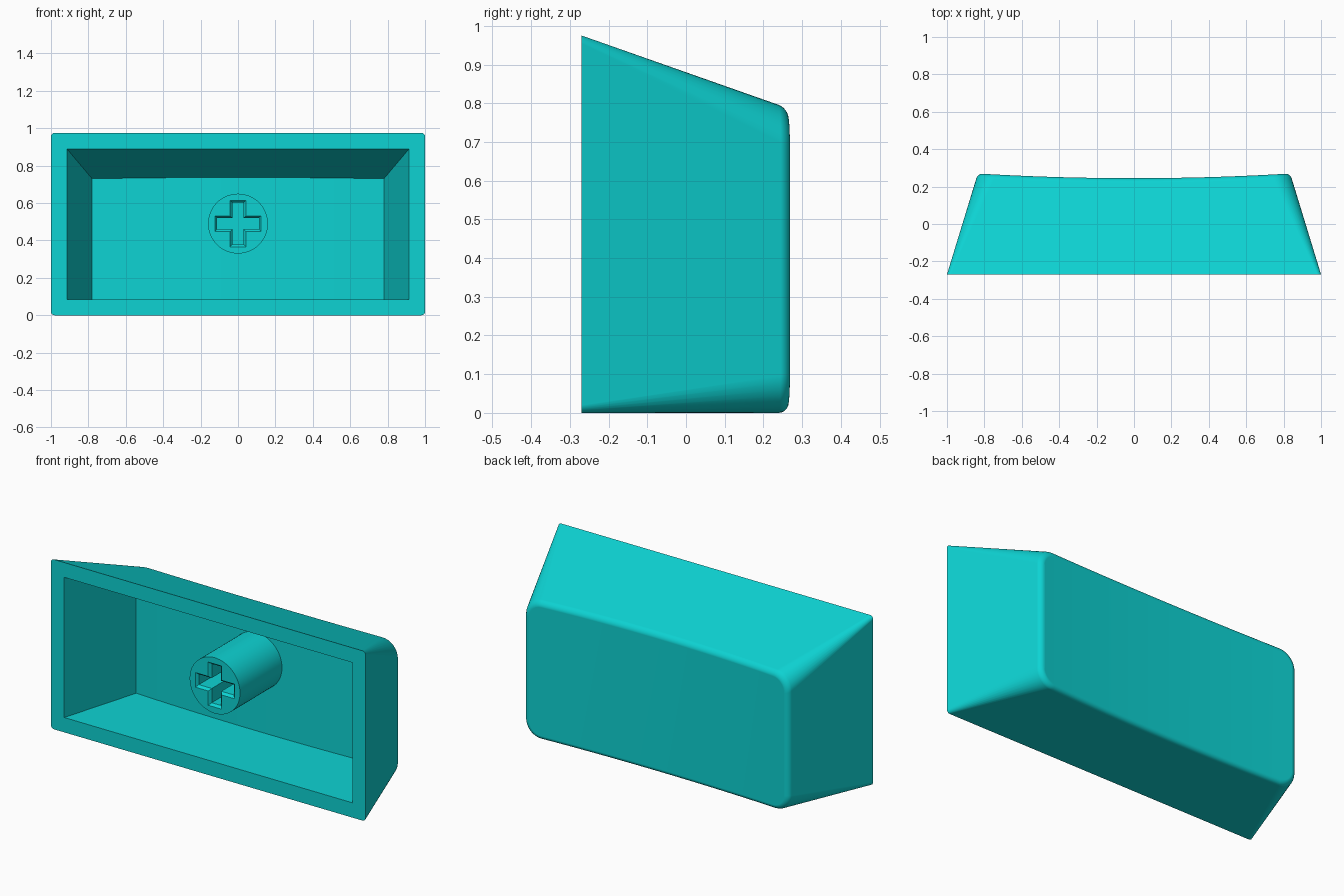
import bpy, bmesh, math

if "Cube" in bpy.data.objects:
    bpy.data.objects.remove(bpy.data.objects["Cube"], do_unlink=True)

FRONT = -0.27
MID_Z = 0.49

teal = bpy.data.materials.new("teal plastic")
teal.use_nodes = True
teal.diffuse_color = (0.004, 0.65, 0.65, 1)
teal.node_tree.nodes["Principled BSDF"].inputs["Base Color"].default_value = (0.004, 0.65, 0.65, 1)


def half_row(hw, z0, z1, r, k, n, side):
    """Left-to-right lower (side=-1) or upper (side=1) half of a rounded rectangle."""
    zc = z0 + r if side < 0 else z1 - r
    arc = [math.pi / 2 * i / k for i in range(k + 1)] if k else [math.pi / 4]
    c = hw - r
    left = [(-c - r * math.cos(a), zc + side * r * math.sin(a)) for a in arc]
    right = [(-x, z) for x, z in reversed(left)]
    xa, z = left[-1]
    straight = [(xa - 2 * xa * i / n, z) for i in range(1, n)]
    return left + straight + right


def section(spec, t, inset=0):
    """Closed outline of a tapered box at fraction t of its depth."""
    mix = lambda key: spec[key][0] + (spec[key][1] - spec[key][0]) * t
    r = max(mix("r") - inset, 0)
    args = (mix("hw") - inset, spec["z0"] + inset, mix("z1") - inset, r, spec["k"], 24)
    return half_row(*args, -1) + half_row(*args, 1)[::-1]


def dished_rings(spec, fillet, steps):
    """Rings running from the open side to a dished end with a rounded edge."""
    rings = [[(x, FRONT + spec["t0"] * spec["depth"], z) for x, z in section(spec, spec["t0"])]]
    for i in range(steps + 1):
        a = math.pi / 2 * i / max(steps, 1)
        inset, drop = fillet * (1 - math.cos(a)), fillet * (1 - math.sin(a))
        ring = []
        for j, (x, z) in enumerate(section(spec, 1, inset)):
            y = FRONT + spec["depth"] - spec["dish"] * (1 - (x / spec["hw"][1]) ** 2) - drop
            x, z = section(spec, (y - FRONT) / spec["depth"], inset)[j]
            ring.append((x, y, z))
        rings.append(ring)
    return rings


def loft(name, rings, slats=False):
    """Skin the rings; slats closes the far end with strips that follow the dish."""
    bm = bmesh.new()
    rows = [[bm.verts.new(p) for p in ring] for ring in rings]
    n = len(rows[0])
    for a, b in zip(rows, rows[1:]):
        for i in range(n):
            bm.faces.new((a[i], a[(i + 1) % n], b[(i + 1) % n], b[i]))
    bm.faces.new(rows[0])
    end = rows[-1]
    if slats:
        for i in range(n // 2 - 1):
            bm.faces.new((end[i], end[i + 1], end[n - 2 - i], end[n - 1 - i]))
    else:
        bm.faces.new(end)
    bmesh.ops.recalc_face_normals(bm, faces=bm.faces)
    mesh = bpy.data.meshes.new(name)
    bm.to_mesh(mesh)
    bm.free()
    mesh.materials.append(teal)
    obj = bpy.data.objects.new(name, mesh)
    bpy.context.collection.objects.link(obj)
    return obj


def carve_and_finish(obj, cutter):
    """Subtract the cutter, then smooth the curved faces and keep edges crisp."""
    bpy.ops.object.select_all(action="DESELECT")
    bpy.context.view_layer.objects.active = obj
    obj.select_set(True)
    cut = obj.modifiers.new("hollow", "BOOLEAN")
    cut.operation, cut.solver, cut.object = "DIFFERENCE", "EXACT", cutter
    bpy.ops.object.modifier_apply(modifier=cut.name)
    bpy.data.objects.remove(cutter, do_unlink=True)
    bpy.ops.object.shade_smooth_by_angle(angle=math.radians(30))
    normals = obj.modifiers.new("crisp normals", "WEIGHTED_NORMAL")
    normals.keep_sharp = True


# Tapered shell with rounded corners and a dished back
outer = dict(hw=(1, 0.835), z0=0, z1=(0.975, 0.785), r=(0.02, 0.1), k=8,
             depth=0.54, dish=0.025, t0=0)
# Sharp-cornered hollow, started slightly outside the opening
inner = dict(hw=(0.915, 0.78), z0=0.085, z1=(0.89, 0.73), r=(0, 0), k=0,
             depth=0.46, dish=0.02, t0=-0.1)
shell = loft("shell", dished_rings(outer, 0.025, 6), slats=True)
hollow = loft("hollow_cutter", dished_rings(inner, 0, 0), slats=True)
carve_and_finish(shell, hollow)


# Round stem with a chamfered cross socket
def circle(y, r, n=64):
    return [(r * math.cos(math.tau * i / n), y, MID_Z + r * math.sin(math.tau * i / n))
            for i in range(n)]


def cross(y, arm, w):
    quarter = [(arm, -w), (arm, w), (w, w)]
    points = []
    for turn in range(4):
        points += quarter
        quarter = [(-z, x) for x, z in quarter]
    return [(x, y, MID_Z + z) for x, z in points]


STEM_FRONT = -0.21
stem = loft("stem", [circle(STEM_FRONT, 0.16), circle(0.2, 0.16)])
socket = loft("socket_cutter", [cross(STEM_FRONT - 0.02, 0.124, 0.042),
                                cross(STEM_FRONT, 0.124, 0.042),
                                cross(STEM_FRONT + 0.015, 0.112, 0.03),
                                cross(0, 0.112, 0.03)])
carve_and_finish(stem, socket)
